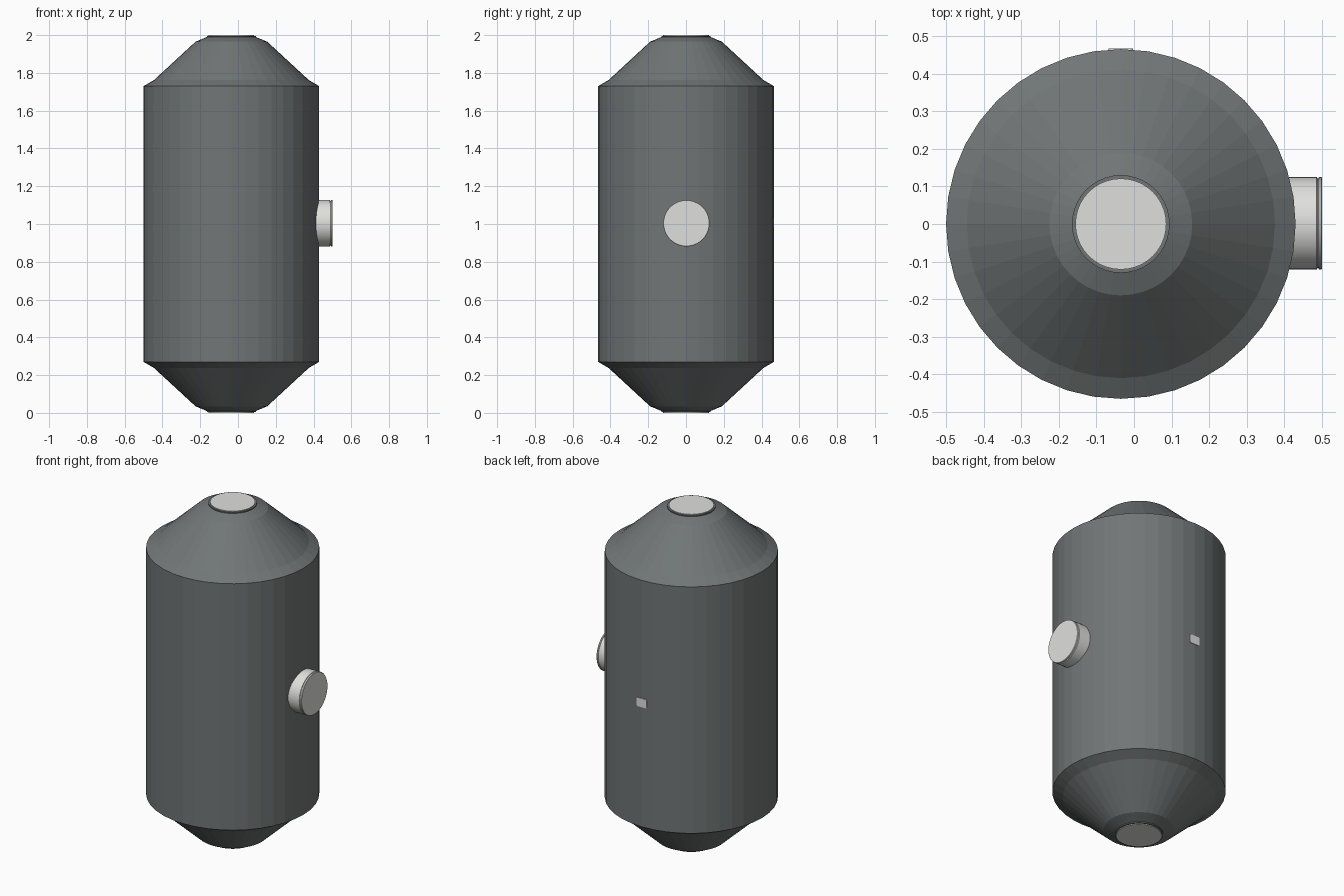
import bpy, bmesh
from math import pi, cos, sin
from mathutils import Matrix

cube = bpy.data.objects.get("Cube")
if cube:
    bpy.data.objects.remove(cube)

AXIS_X = -0.035   # vessel axis
MID_Z = 1.0


def material(name, colour):
    mat = bpy.data.materials.new(name)
    mat.use_nodes = True
    mat.diffuse_color = (*colour, 1)
    bsdf = next(n for n in mat.node_tree.nodes if n.type == "BSDF_PRINCIPLED")
    bsdf.inputs["Base Color"].default_value = (*colour, 1)
    return mat


steel = material("dark grey steel", (0.165, 0.18, 0.18))
pale = material("pale grey", (0.74, 0.74, 0.72))


def finish(name, bm, mat):
    bmesh.ops.recalc_face_normals(bm, faces=bm.faces)
    mesh = bpy.data.meshes.new(name)
    bm.to_mesh(mesh)
    bm.free()
    mesh.materials.append(mat)
    obj = bpy.data.objects.new(name, mesh)
    bpy.context.collection.objects.link(obj)
    return obj


def lathe(name, profile, sides, mat, place, smooth=False):
    """Turn (radius, height) pairs around z, cap both ends, then place."""
    bm = bmesh.new()
    rings = [[bm.verts.new((r * cos(2 * pi * i / sides), r * sin(2 * pi * i / sides), z))
              for i in range(sides)] for r, z in profile]
    for low, high in zip(rings, rings[1:]):
        for i in range(sides):
            j = (i + 1) % sides
            bm.faces.new((low[i], low[j], high[j], high[i]))
    bm.faces.new(rings[0])
    bm.faces.new(rings[-1])
    bm.transform(place)
    obj = finish(name, bm, mat)
    if smooth:
        bpy.ops.object.select_all(action="DESELECT")
        obj.select_set(True)
        bpy.context.view_layer.objects.active = obj
        bpy.ops.object.shade_smooth_by_angle(angle=0.4)
    return obj


# Vessel body: half profile mirrored about the middle
upper = [(0.465, 0.73), (0.41, 0.762), (0.19, 0.965), (0.13, 0.99), (0.13, 0.996)]
lower = [(r, -z) for r, z in reversed(upper)]
centre = Matrix.Translation((AXIS_X, 0, MID_Z))
lathe("vessel_body", lower + upper, 40, steel, centre)

# Pale end plugs, top and bottom
plug = [(0.121, 0.95), (0.121, 1.0)]
for name, flip in (("top_plug", 0), ("bottom_plug", pi)):
    lathe(name, plug, 40, pale, centre @ Matrix.Rotation(flip, 4, "X"))

# Side port with a slim lip at its outer end
port = [(0.123, 0.38), (0.123, 0.486), (0.119, 0.488), (0.119, 0.49), (0.123, 0.492),
        (0.123, 0.498), (0.121, 0.5)]
lathe("side_port", port, 40, pale,
      Matrix.Translation((0, 0.002, MID_Z + 0.004)) @ Matrix.Rotation(pi / 2, 4, "Y"), True)

# Small rounded plate on the back
bm = bmesh.new()
bmesh.ops.create_cube(bm, size=1, matrix=Matrix.Translation((AXIS_X, 0.463, MID_Z + 0.005))
                      @ Matrix.Diagonal((0.066, 0.008, 0.052, 1)))
corners = [e for e in bm.edges if abs(e.verts[0].co.y - e.verts[1].co.y) > 0.005]
bmesh.ops.bevel(bm, geom=corners, offset=0.01, segments=3, affect="EDGES", profile=0.5)
finish("back_plate", bm, pale)
